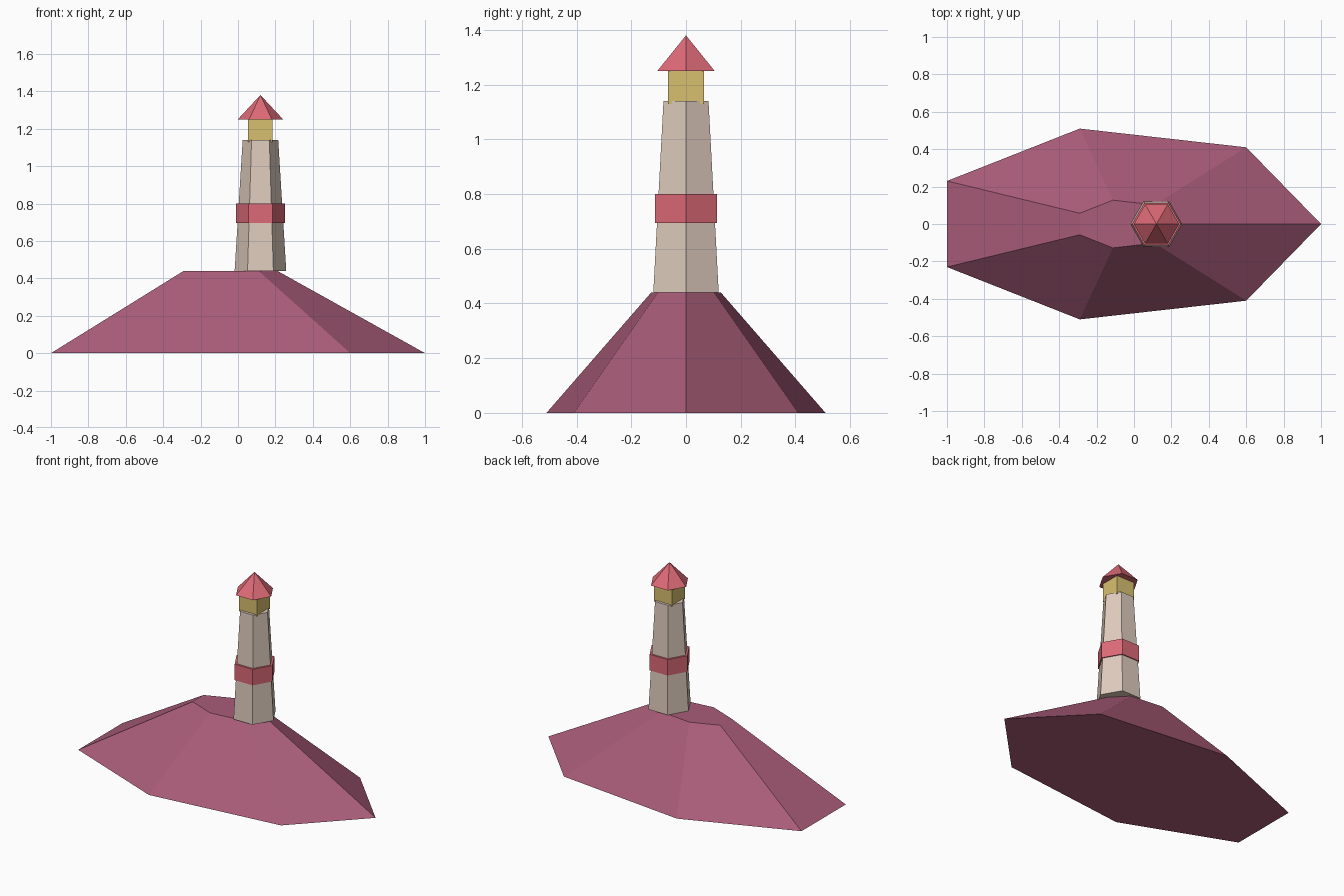
import bpy
import bmesh
from math import cos, sin, tau

cube = bpy.data.objects.get("Cube")
if cube:
    bpy.data.objects.remove(cube, do_unlink=True)


def material(name, rgb):
    """Flat material from 0-255 display colour, stored as linear."""
    linear = [((c / 255 + 0.055) / 1.055) ** 2.4 for c in rgb] + [1.0]
    mat = bpy.data.materials.new(name)
    mat.use_nodes = True
    mat.diffuse_color = linear
    mat.node_tree.nodes["Principled BSDF"].inputs["Base Color"].default_value = linear
    return mat


def loft(name, rings, mat):
    """Closed flat-shaded solid through rings; a one-point ring makes a tip."""
    bm = bmesh.new()
    loops = [[bm.verts.new(p) for p in ring] for ring in rings]
    for low, high in zip(loops, loops[1:]):
        n = len(low)
        for i in range(n):
            j = (i + 1) % n
            if len(high) == 1:
                bm.faces.new((low[i], low[j], high[0]))
            else:
                bm.faces.new((low[i], low[j], high[j], high[i]))
    for loop in (loops[0], loops[-1]):
        if len(loop) > 2:
            bm.faces.new(loop)
    bmesh.ops.recalc_face_normals(bm, faces=bm.faces)
    mesh = bpy.data.meshes.new(name)
    bm.to_mesh(mesh)
    bm.free()
    mesh.materials.append(mat)
    obj = bpy.data.objects.new(name, mesh)
    bpy.context.collection.objects.link(obj)
    return obj


TOWER_X = 0.12


def ring(radius, z, sides=6, turn=0.0):
    """Regular polygon around the tower axis."""
    angles = [tau * (i + turn) / sides for i in range(sides)]
    return [(TOWER_X + radius * cos(a), radius * sin(a), z) for a in angles]


plum = material("plum rock", (170, 93, 121))
stone = material("pale stone", (222, 203, 188))
red = material("coral red", (221, 106, 119))
yellow = material("lamp yellow", (216, 192, 111))

# Rock island: mirrored outline that shrinks to a small plateau
half = [(-1, -0.23), (-0.29, -0.51), (0.6, -0.41)]
outline = half + [(1, 0)] + [(x, -y) for x, y in reversed(half)]
shore = [(x, y, 0) for x, y in outline]
plateau = [(0.25 * x - 0.04, 0.25 * y, 0.44) for x, y in outline]
loft("island", [shore, plateau], plum)

# Tapered six-sided tower with a painted band
loft("tower", [ring(0.138, 0.44), ring(0.095, 1.14)], stone)
loft("tower_band", [ring(0.13, 0.695), ring(0.13, 0.8)], red)

# Square lamp room and pointed roof
loft("lamp_room", [ring(0.093, 1.13, 4, 0.5), ring(0.093, 1.26, 4, 0.5)], yellow)
loft("roof", [ring(0.121, 1.25), [(TOWER_X, 0, 1.38)]], red)
